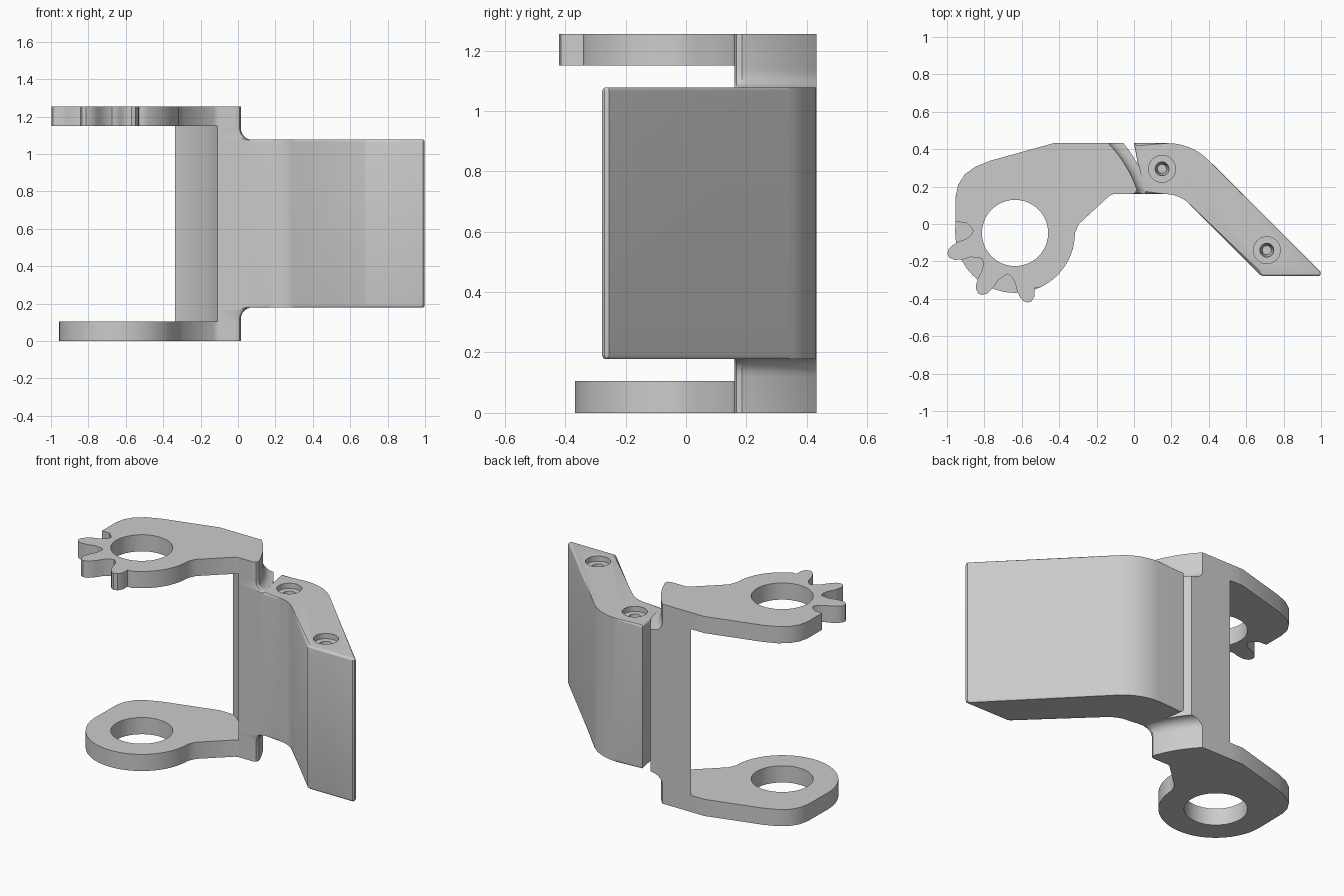
import bpy, bmesh
from math import sin, cos, asin, radians, pi

if "Cube" in bpy.data.objects:
    bpy.data.objects.remove(bpy.data.objects["Cube"])

HX, HY = -0.636, -0.048          # hinge axis
Y0, Y1 = 0.16, 0.432             # front and back of the column


def polar(r, deg, cx=HX, cy=HY):
    return (cx + r * cos(radians(deg)), cy + r * sin(radians(deg)))


def arc(r, a0, a1, n, cx=HX, cy=HY):
    return [polar(r, a0 + (a1 - a0) * i / n, cx, cy) for i in range(n + 1)]


def loft(name, layers, bevel=0):
    """Solid from a stack of (outline, z); optionally round the horizontal rims."""
    bm = bmesh.new()
    rings = [[bm.verts.new((x, y, z)) for x, y in pts] for pts, z in layers]
    n = len(rings[0])
    bm.faces.new(rings[0][::-1])
    bm.faces.new(rings[-1])
    for a, b in zip(rings, rings[1:]):
        for i in range(n):
            j = (i + 1) % n
            bm.faces.new((a[i], a[j], b[j], b[i]))
    if bevel:
        rim = [e for e in bm.edges if abs(e.verts[0].co.z - e.verts[1].co.z) < 1e-5]
        bmesh.ops.bevel(bm, geom=rim, offset=bevel, segments=4, profile=0.5,
                        affect='EDGES', clamp_overlap=True)
    bmesh.ops.recalc_face_normals(bm, faces=bm.faces)
    me = bpy.data.meshes.new(name)
    bm.to_mesh(me)
    bm.free()
    ob = bpy.data.objects.new(name, me)
    bpy.context.collection.objects.link(ob)
    return ob


def round_cut(name, x, y, z0, z1, r0, r1, n):
    return loft(name, [(arc(r0, 0, 360, n, x, y)[:-1], z0), (arc(r1, 0, 360, n, x, y)[:-1], z1)])


def combine(target, other, op):
    m = target.modifiers.new(op, 'BOOLEAN')
    m.operation, m.object, m.solver = op, other, 'EXACT'
    bpy.context.view_layer.objects.active = target
    bpy.ops.object.modifier_apply(modifier=m.name)
    bpy.data.objects.remove(other)


# Column: faces concentric with the hinge axis, flaring into the arm
def column_outline(r):
    def ang(y, rad):
        return asin((y - HY) / rad) * 180 / pi
    start = polar(r, ang(Y0 + 0.025, r))
    corner = [(start[0] - 0.025, Y0), (start[0] - 0.007, Y0 + 0.007)]
    return (corner + arc(r, ang(Y0 + 0.025, r), ang(Y1, r), 16)
            + arc(0.566, ang(Y1, 0.566), ang(Y0, 0.566), 16))


F = 0.06
flare = [(0.692 + F * (1 - cos(t * pi / 12)), 0.12 + F * sin(t * pi / 12)) for t in range(7)]
low = [(0.692, 0)] + flare
high = [(r, 1.255 - z) for r, z in reversed(low)]
bracket = loft("hinge_bracket", [(column_outline(r), z) for r, z in low + high])

# Bent arm with rounded top and bottom rims
arm_pts = ([(0.05, Y0), (0.17, Y0)] + arc(0.19, 82, 47, 6, 0.165, Y0 - 0.19)
           + [(0.675, -0.272), (0.69, -0.278), (0.99, -0.278), (0.998, -0.27), (0.998, -0.255)]
           + arc(0.31, 45, 90, 10, 0.18, Y1 - 0.31) + [(0.0, Y1)])
combine(bracket, loft("arm", [(arm_pts, 0.178), (arm_pts, 1.078)], 0.024), 'UNION')

# Hinge plates: the upper one carries three gear teeth
shoulder = [(-0.02, Y0), (-0.02, 0.2), (-0.16, Y1), (-0.43, Y1), (-0.77, 0.338),
            (-0.85, 0.305), (-0.905, 0.265), (-0.94, 0.21), (-0.953, 0.15)]
neck = [(-0.295, 0.0), (-0.13, Y0 - 0.008), (-0.11, Y0)]
lower = shoulder + arc(0.32, 180, 360, 36) + neck

tooth = [(0.235, -25), (0.223, -21), (0.235, -15.5), (0.265, -11), (0.31, -9), (0.345, -6.5),
         (0.367, -4), (0.378, -1), (0.376, 2.5), (0.355, 6), (0.31, 9), (0.27, 10.5)]
gear = [polar(0.323, 169.5), polar(0.27, 168)]
for a in (198, 239.5, 281):
    gear += [polar(r, a + d) for r, d in tooth]
upper = shoulder + gear[:-1] + arc(0.32, 294, 360, 16) + neck

combine(bracket, loft("lower_plate", [(lower, 0), (lower, 0.105)]), 'UNION')
combine(bracket, loft("upper_plate", [(upper, 1.15), (upper, 1.255)]), 'UNION')

# Pin bore and recessed screw holes
combine(bracket, round_cut("pin_bore", HX, HY, -0.1, 1.4, 0.177, 0.177, 48), 'DIFFERENCE')
for x, y in ((0.15, 0.295), (0.71, -0.14)):
    combine(bracket, round_cut("recess", x, y, 1.045, 1.2, 0.072, 0.072, 32), 'DIFFERENCE')
    combine(bracket, round_cut("screw_hole", x, y, 0.9, 1.1, 0.024, 0.042, 32), 'DIFFERENCE')

bpy.ops.object.select_all(action='DESELECT')
bracket.select_set(True)
bpy.context.view_layer.objects.active = bracket
bpy.ops.object.shade_smooth_by_angle(angle=radians(30))
